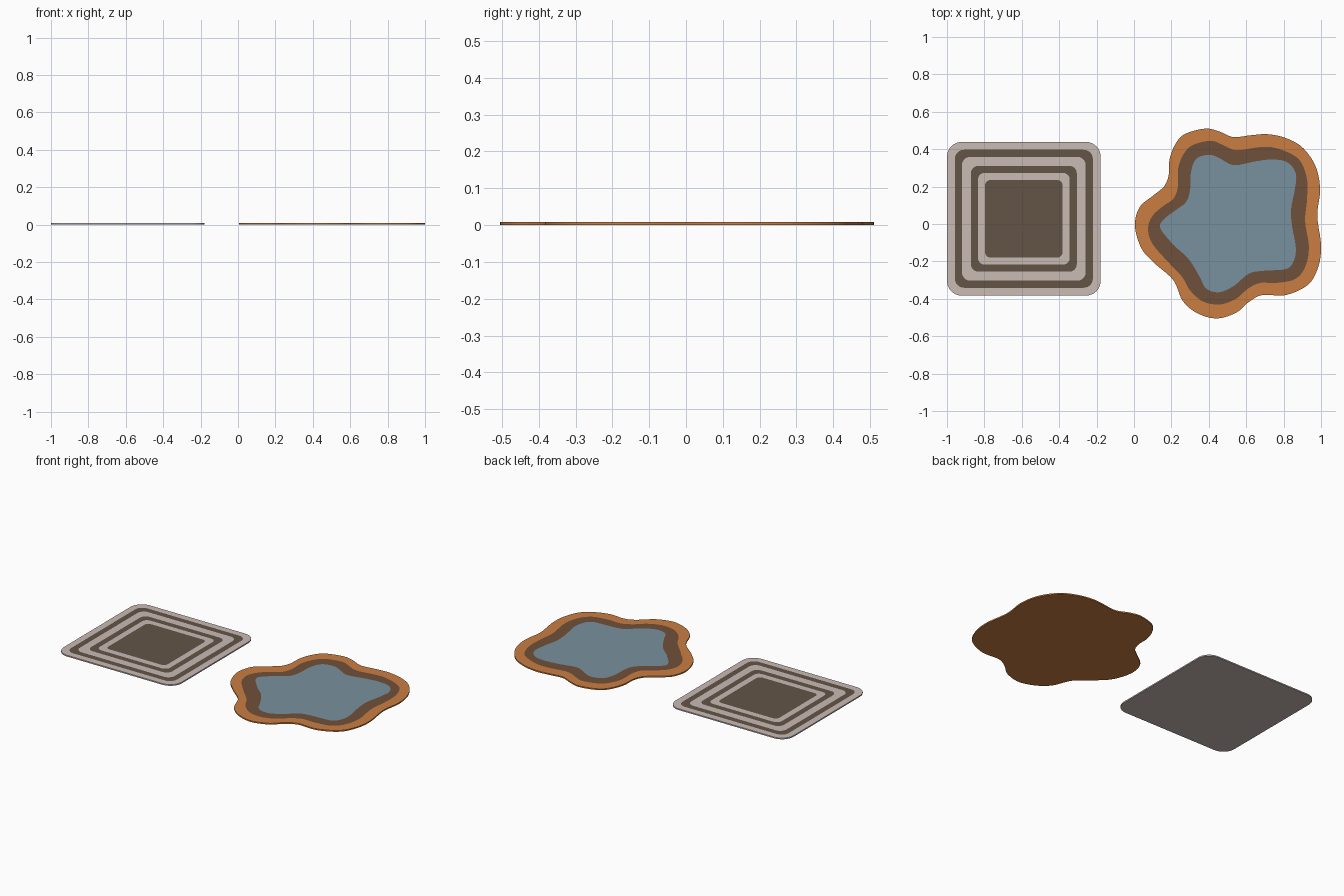
import bpy, bmesh, math
from mathutils import Vector

if "Cube" in bpy.data.objects:
    bpy.data.objects.remove(bpy.data.objects["Cube"])

THICK = 0.008


def material(name, rgb):
    m = bpy.data.materials.new(name)
    m.diffuse_color = (*rgb, 1)
    m.use_nodes = True
    m.node_tree.nodes["Principled BSDF"].inputs["Base Color"].default_value = m.diffuse_color
    return m


cream = material("pale cream", (0.585, 0.495, 0.455))
umber = material("dark umber", (0.125, 0.089, 0.061))
orange = material("orange", (0.59, 0.208, 0.053))
brown = material("brown", (0.162, 0.080, 0.042))
blue = material("dusty blue", (0.19, 0.285, 0.345))


def rug(name, loops, mats, band_index):
    """Slab whose top is cut into nested bands; loops run outside to inside."""
    bm = bmesh.new()
    n = len(loops[0])
    bottom = [bm.verts.new((x, y, 0)) for x, y in loops[0]]
    rings = [[bm.verts.new((x, y, THICK)) for x, y in lp] for lp in loops]
    bm.faces.new(bottom[::-1])
    stack = [bottom] + rings
    for k in range(len(stack) - 1):
        a, b = stack[k], stack[k + 1]
        for i in range(n):
            j = (i + 1) % n
            f = bm.faces.new((a[i], a[j], b[j], b[i]))
            f.material_index = 0 if k == 0 else band_index[k - 1]
    bm.faces.new(rings[-1]).material_index = band_index[-1]
    bm.normal_update()
    me = bpy.data.meshes.new(name)
    bm.to_mesh(me)
    bm.free()
    for m in mats:
        me.materials.append(m)
    ob = bpy.data.objects.new(name, me)
    bpy.context.collection.objects.link(ob)
    return ob


def rounded_square(cx, cy, half, r, steps=10):
    pts = []
    for q, (sx, sy) in enumerate(((1, 1), (-1, 1), (-1, -1), (1, -1))):
        for i in range(steps + 1):
            a = (q + i / steps) * math.pi / 2
            pts.append((cx + sx * (half - r) + r * math.cos(a),
                        cy + sy * (half - r) + r * math.sin(a)))
    return pts


def smooth_loop(flat, centre=(0.55, 0.0), n=200):
    """Closed spline through points (hundredths), resampled at even angles."""
    p = [Vector((flat[i], flat[i + 1])) / 100 for i in range(0, len(flat), 2)]
    c = Vector(centre)
    polar = []
    for i in range(len(p)):
        a, b, d, e = (p[(i + k) % len(p)] for k in (-1, 0, 1, 2))
        for s in range(12):
            t = s / 12
            v = 0.5 * (2 * b + (d - a) * t + (2 * a - 5 * b + 4 * d - e) * t ** 2
                       + (3 * b - a - 3 * d + e) * t ** 3) - c
            polar.append((math.atan2(v.y, v.x) % math.tau, v.length))
    polar.sort()
    polar = ([(polar[-1][0] - math.tau, polar[-1][1])] + polar
             + [(polar[0][0] + math.tau, polar[0][1])])
    out, k = [], 0
    for i in range(n):
        ang = math.tau * i / n
        while polar[k + 1][0] < ang:
            k += 1
        (a0, r0), (a1, r1) = polar[k], polar[k + 1]
        r = r0 + (r1 - r0) * (ang - a0) / max(a1 - a0, 1e-9)
        out.append((c.x + r * math.cos(ang), c.y + r * math.sin(ang)))
    return out


# Square rug with concentric stripes
sizes = ((0.411, 0.08), (0.369, 0.05), (0.331, 0.045),
         (0.283, 0.04), (0.245, 0.035), (0.207, 0.028))
rug("square_rug", [rounded_square(-0.589, 0.028, h, r) for h, r in sizes],
    (cream, umber), (0, 1, 0, 1, 0, 1))

# Wavy rug: outer edge, middle band edge, inner field edge
outer = (0.5, -1, 3, 9, 10, 15, 16, 20, 18.5, 26, 19, 34.5, 22, 42.5, 27, 48,
         38, 51, 45.5, 49.5, 53, 46.5, 63, 47.5, 71.5, 48, 81, 46, 90, 41,
         97, 31, 99.5, 18.5, 98, 4.5, 100, -11.5, 98.5, -23, 93, -32.5,
         81, -38, 68.5, -38, 61, -42, 54.5, -47.5, 44, -50.5, 33.5, -47.5,
         26, -41, 21, -30, 11, -21, 4, -13)
middle = (7.5, -2, 10, 4.5, 15.5, 9.5, 21, 13.5, 23.5, 20, 23.5, 29, 26, 36.5,
          31, 42, 41, 44.5, 47, 42.5, 54.5, 39.5, 66.5, 41, 74, 41, 83, 38,
          89, 33.5, 92.5, 24, 92.5, 13, 91.5, 1.5, 93.5, -12.5, 91.5, -23,
          86, -29.5, 76, -31.5, 67.5, -31.5, 61, -34.5, 54.5, -40, 46, -43,
          37, -41.5, 30, -35.5, 25.5, -28, 17, -19, 9.5, -10)
inner = (14, -2, 16.5, 3, 22.5, 7.5, 28, 12, 30, 18.5, 30.5, 28, 33.5, 35,
         40.5, 37, 46, 35, 53.5, 31.5, 65, 33.5, 74, 34.5, 82, 33, 86.5, 27,
         86, 18.5, 84, 8, 84.5, -1, 86.5, -12.5, 85.5, -19.5, 81.5, -24,
         69.5, -25, 61.5, -26.5, 53.5, -33, 45.5, -36.5, 38.5, -34.5,
         35, -28, 29, -18.5, 21, -11)
rug("wavy_rug", [smooth_loop(o) for o in (outer, middle, inner)],
    (orange, brown, blue), (0, 1, 2))
